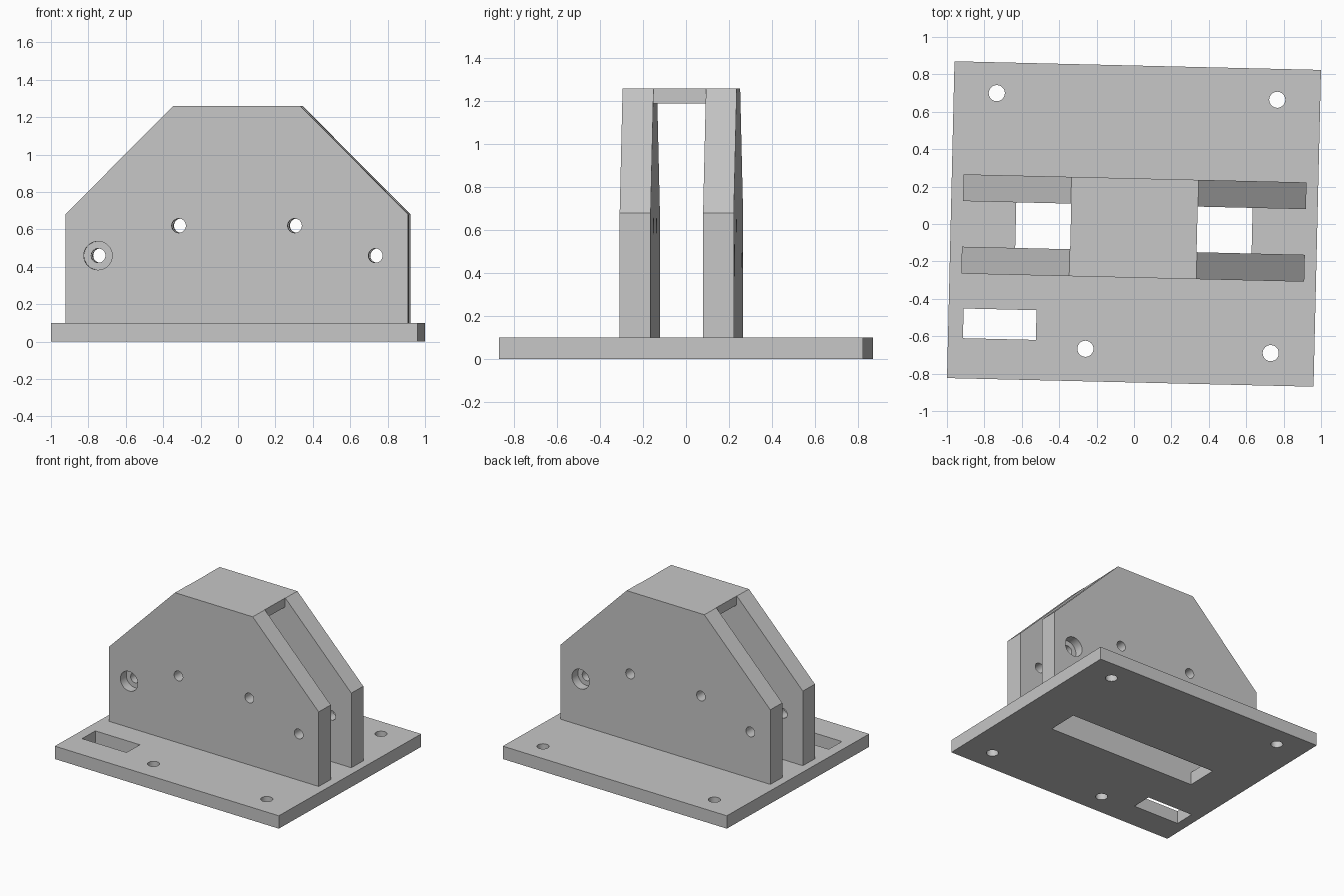
import bpy
import bmesh
import math
from mathutils import Matrix, Vector

cube = bpy.data.objects.get("Cube")
if cube:
    bpy.data.objects.remove(cube, do_unlink=True)

TURN = math.radians(-1.35)      # the whole mount sits slightly turned
PLATE_TOP = 0.10
FRONT, FRONT_IN, BACK_IN, BACK = -0.287, -0.143, 0.101, 0.244

grey = bpy.data.materials.new("light grey")
grey.use_nodes = True
grey.diffuse_color = (0.57, 0.57, 0.57, 1)
grey.node_tree.nodes["Principled BSDF"].inputs["Base Color"].default_value = grey.diffuse_color


def make_object(name, bm):
    bmesh.ops.recalc_face_normals(bm, faces=bm.faces[:])
    mesh = bpy.data.meshes.new(name)
    bm.to_mesh(mesh)
    bm.free()
    mesh.materials.append(grey)
    obj = bpy.data.objects.new(name, mesh)
    obj.rotation_euler.z = TURN
    bpy.context.collection.objects.link(obj)
    return obj


def extrude_y(name, outline, y0, y1):
    """Extrude an x-z outline from y0 to y1."""
    bm = bmesh.new()
    face = bm.faces.new([bm.verts.new((x, y0, z)) for x, z in outline])
    ret = bmesh.ops.extrude_face_region(bm, geom=[face])
    verts = [v for v in ret["geom"] if isinstance(v, bmesh.types.BMVert)]
    bmesh.ops.translate(bm, verts=verts, vec=(0, y1 - y0, 0))
    return make_object(name, bm)


def box(name, x0, x1, y0, y1, z0, z1):
    return extrude_y(name, [(x0, z0), (x1, z0), (x1, z1), (x0, z1)], y0, y1)


def cylinder(name, start, end, radius):
    start, end = Vector(start), Vector(end)
    axis = end - start
    turn = axis.to_track_quat('Z', 'Y').to_matrix().to_4x4()
    bm = bmesh.new()
    bmesh.ops.create_cone(bm, cap_ends=True, segments=48, radius1=radius, radius2=radius,
                          depth=axis.length,
                          matrix=Matrix.Translation((start + end) / 2) @ turn)
    return make_object(name, bm)


def activate(obj):
    bpy.ops.object.select_all(action='DESELECT')
    obj.select_set(True)
    bpy.context.view_layer.objects.active = obj


def cut(target, cutter):
    """Subtract the cutter, then remove it."""
    cutter.hide_render = True
    mod = target.modifiers.new("cut", 'BOOLEAN')
    mod.operation = 'DIFFERENCE'
    mod.solver = 'EXACT'
    mod.object = cutter
    activate(target)
    bpy.ops.object.modifier_apply(modifier=mod.name)
    bpy.data.objects.remove(cutter, do_unlink=True)


# Base plate with central slot, side window and four screw holes
plate = box("base_plate", -0.98, 0.98, -0.847, 0.847, 0, PLATE_TOP)
cut(plate, box("slot_cutter", -0.632, 0.632, FRONT_IN, BACK_IN, -0.1, 0.2))
cut(plate, box("window_cutter", -0.90, -0.51, -0.632, -0.473, -0.1, 0.2))
for x, y in [(-0.75, 0.682), (0.75, 0.682), (-0.244, -0.673), (0.747, -0.673)]:
    cut(plate, cylinder("screw_cutter", (x, y, -0.1), (x, y, 0.2), 0.043))

# Twin walls joined by a bridge on top
half = [(0.917, PLATE_TOP), (0.917, 0.68), (0.34, 1.26)]
outline = half + [(-x, z) for x, z in reversed(half)]
housing = extrude_y("twin_wall_housing", outline, FRONT, BACK)
side = [(1.1, 0.0), (1.1, 1.4), (0.338, 1.4), (0.338, 1.19)]
channel = side + [(-x, z) for x, z in reversed(side)]
cut(housing, extrude_y("channel_cutter", channel, FRONT_IN, BACK_IN))

# Pin holes through both walls
for x, z in [(0.742, 0.46), (0.31, 0.62)]:
    for sign in (-1, 1):
        cut(housing, cylinder("pin_cutter", (sign * x, -0.5, z), (sign * x, 0.5, z), 0.038))

# Counterbores on opposite outer corners
for x, outer, inward in [(-0.742, FRONT, 1), (0.742, BACK, -1)]:
    cut(housing, cylinder("counterbore_cutter", (x, outer - inward * 0.1, 0.46),
                          (x, outer + inward * 0.07, 0.46), 0.076))

for obj in (plate, housing):
    activate(obj)
    bpy.ops.object.shade_smooth_by_angle(angle=math.radians(30))
